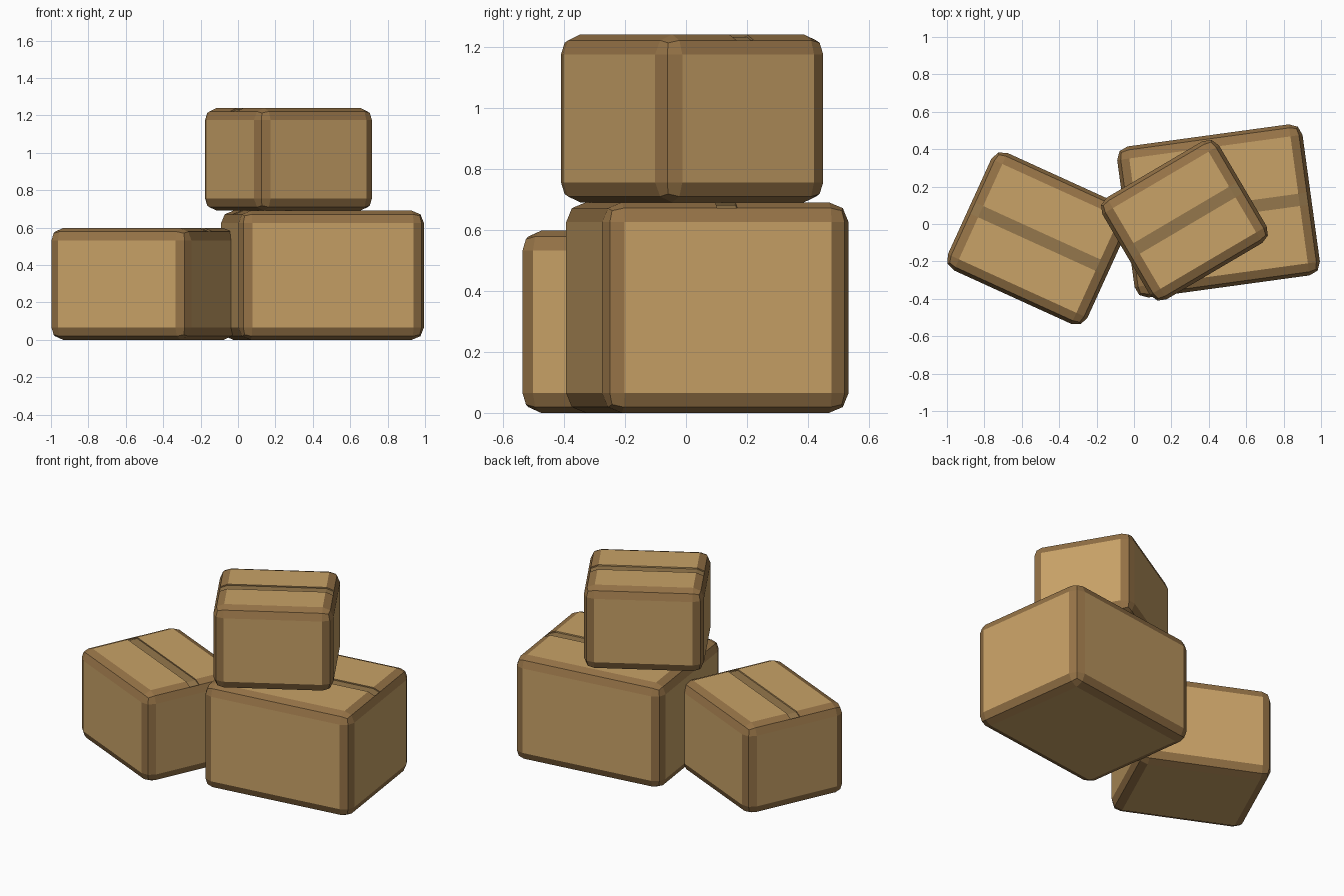
import bpy, bmesh
from math import radians
from mathutils import Matrix, Vector

cube = bpy.data.objects.get("Cube")
if cube:
    bpy.data.objects.remove(cube, do_unlink=True)


def material(name, color):
    mat = bpy.data.materials.new(name)
    mat.use_nodes = True
    mat.diffuse_color = (*color, 1)
    mat.node_tree.nodes["Principled BSDF"].inputs["Base Color"].default_value = (*color, 1)
    return mat


PANEL, EDGE, TAPE = range(3)
MATERIALS = [
    material("cardboard", (0.58, 0.36, 0.135)),
    material("worn edge", (0.30, 0.17, 0.062)),
    material("packing tape", (0.30, 0.185, 0.072)),
]
BEVEL = 0.065
TAPE_HALF = 0.033
TAPE_DEPTH = 0.008


def carton(name, size, center, bottom, angle):
    bm = bmesh.new()
    bmesh.ops.create_cube(bm, size=1)
    bmesh.ops.scale(bm, vec=size, verts=bm.verts)

    # Rounded edges
    bmesh.ops.bevel(bm, geom=bm.edges[:], offset=BEVEL, segments=2,
                    profile=0.5, affect='EDGES')
    bm.normal_update()
    for f in bm.faces:
        f.material_index = PANEL if max(map(abs, f.normal)) > 0.99 else EDGE

    # Tape strip sunk along the middle of the lid
    for y in (-TAPE_HALF, TAPE_HALF):
        bmesh.ops.bisect_plane(bm, geom=bm.verts[:] + bm.edges[:] + bm.faces[:],
                               plane_co=(0, y, 0), plane_no=(0, 1, 0))
    bm.normal_update()
    strip = [f for f in bm.faces
             if f.normal.z > 0.75 and abs(f.calc_center_median().y) < TAPE_HALF]
    for f in strip:
        f.material_index = TAPE
    sunk = bmesh.ops.extrude_face_region(bm, geom=strip)["geom"]
    bmesh.ops.delete(bm, geom=[f for f in strip if f.is_valid], context='FACES')
    bmesh.ops.translate(bm, vec=(0, 0, -TAPE_DEPTH),
                        verts=[v for v in sunk if isinstance(v, bmesh.types.BMVert)])
    bmesh.ops.recalc_face_normals(bm, faces=bm.faces)

    mesh = bpy.data.meshes.new(name)
    bm.to_mesh(mesh)
    bm.free()
    for mat in MATERIALS:
        mesh.materials.append(mat)
    obj = bpy.data.objects.new(name, mesh)
    bpy.context.collection.objects.link(obj)
    place = Vector((*center, bottom + size[2] / 2))
    obj.matrix_world = Matrix.Translation(place) @ Matrix.Rotation(radians(angle), 4, 'Z')
    return obj


carton("large_box", (1.0, 0.815, 0.69), (0.452, 0.07), 0, 7.8)
carton("side_box", (0.82, 0.69, 0.597), (-0.506, -0.077), 0, -24.5)
carton("top_box", (0.724, 0.631, 0.55), (0.27, 0.02), 0.69, 30.5)
